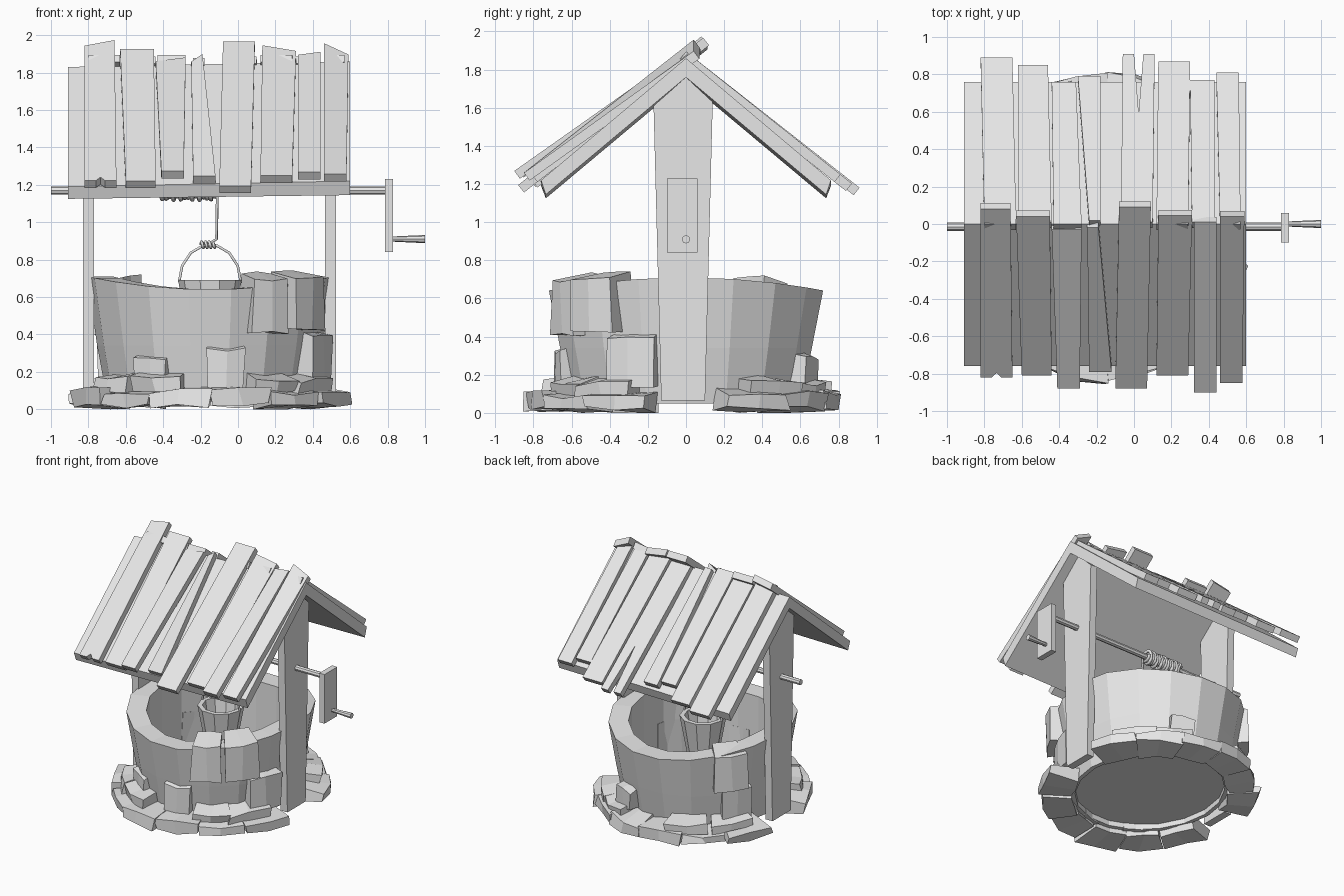
import bpy, bmesh, math, random
from mathutils import Vector

random.seed(4)
if "Cube" in bpy.data.objects:
    bpy.data.objects.remove(bpy.data.objects["Cube"], do_unlink=True)

grey = bpy.data.materials.new("pale_grey")
grey.use_nodes = True
grey.diffuse_color = (0.8, 0.8, 0.8, 1)
grey.node_tree.nodes["Principled BSDF"].inputs["Base Color"].default_value = (0.8, 0.8, 0.8, 1)

CENTRE = -0.15    # x of the well shaft
SQUASH = 0.9      # the well is slightly narrower in x


def add_object(name, data):
    data.materials.append(grey)
    obj = bpy.data.objects.new(name, data)
    bpy.context.collection.objects.link(obj)
    return obj


def loft(name, rings, closed=False):
    """Join matching rings of points; cap both ends, or join last to first."""
    bm = bmesh.new()
    loops = [[bm.verts.new(p) for p in ring] for ring in rings]
    pairs = list(zip(loops, loops[1:]))
    if closed:
        pairs.append((loops[-1], loops[0]))
    else:
        bm.faces.new(loops[0])
        bm.faces.new(loops[-1])
    for a, b in pairs:
        for i in range(len(a)):
            j = (i + 1) % len(a)
            bm.faces.new((a[i], a[j], b[j], b[i]))
    bmesh.ops.recalc_face_normals(bm, faces=bm.faces)
    mesh = bpy.data.meshes.new(name)
    bm.to_mesh(mesh)
    bm.free()
    return add_object(name, mesh)


def box(name, low, high):
    rings = [[(x, low[1], low[2]), (x, high[1], low[2]),
              (x, high[1], high[2]), (x, low[1], high[2])] for x in (low[0], high[0])]
    return loft(name, rings)


def rod(name, x0, x1, y, z, r0, r1, sides=8):
    angles = [math.tau * i / sides for i in range(sides)]
    return loft(name, [[(x, y + r * math.cos(a), z + r * math.sin(a)) for a in angles]
                       for x, r in ((x0, r0), (x1, r1))])


def tube(name, points, radius):
    curve = bpy.data.curves.new(name, "CURVE")
    curve.dimensions = "3D"
    curve.bevel_depth = radius
    curve.bevel_resolution = 1
    curve.use_fill_caps = True
    spline = curve.splines.new("POLY")
    spline.points.add(len(points) - 1)
    for target, p in zip(spline.points, points):
        target.co = (*p, 1)
    return add_object(name, curve)


def polar(angle, r, z):
    a = math.radians(angle)
    return (CENTRE + SQUASH * r * math.cos(a), r * math.sin(a), z)


def ring(r, z, sides=18, dip=0.0):
    """Ring around the shaft; dip lowers it at the front and back."""
    return [polar(a, r, z - dip * math.sin(math.radians(a)) ** 2)
            for a in (360 * i / sides for i in range(sides))]


def stone(name, angle, half, r0, r1, z0, z1, rough=0.01, slope=0.04, lift=0.0):
    """Rough block bent around the shaft, with its top falling outward."""
    def corner(a, r, z):
        p = Vector(polar(a, r, z)) + Vector([random.uniform(-rough, rough) for _ in range(3)])
        p.z = max(p.z, 0)
        return p
    rings = [[corner(a, r0, z0), corner(a, r1, z0 + lift),
              corner(a, r1, z1 - slope), corner(a, r0, z1)]
             for a in (angle - half, angle, angle + half)]
    return loft(name, rings)


# Flared stone wall and the floor inside it
loft("well_wall", [ring(0.61, 0.05), ring(0.67, 0.34), ring(0.73, 0.71, dip=0.07),
                   ring(0.575, 0.71, dip=0.07), ring(0.575, 0.05)], closed=True)
loft("well_floor", [ring(0.59, 0.09), ring(0.59, 0.11)])

# Raised blocks standing out from the wall: angle, half width, outer radius, bottom, top
wall_blocks = [(-61, 9, 0.75, 0.41, 0.73), (-40, 10, 0.79, 0.43, 0.745),
               (-24, 11, 0.74, 0.14, 0.44), (-82, 9, 0.69, 0.05, 0.36),
               (-122, 9, 0.69, 0.05, 0.31), (145, 10, 0.76, 0.4, 0.715),
               (150, 10, 0.71, 0.12, 0.42), (68, 8, 0.72, 0.15, 0.33)]
for angle, half, r1, z0, z1 in wall_blocks:
    stone("wall_block", angle, half, 0.57, r1, z0, z1)

# Footing stones, leaving gaps for the posts
for side in (0, 180):
    for i in range(6):
        angle = side + 27 + 25.3 * i
        s = math.sin(math.radians(angle))
        reach = 0.87 - 0.05 * abs(s) - 0.02 * s + random.uniform(-0.015, 0.015)
        stone("footing_stone", angle, 12.5, 0.6, reach, 0.01,
              random.uniform(0.1, 0.13), 0.016, 0.02, 0.01)
for angle in (-142, -116, -58, -35, 38, 60, 118, 145):
    stone("upper_footing_stone", angle, 12, 0.6, random.uniform(0.75, 0.8),
          0.09, random.uniform(0.18, 0.2), 0.015, 0.03)

# Tapered posts with pointed tops
post_profile = [(-0.13, 0.065), (0.1, 0.065), (0.14, 1.63), (0, 1.76), (-0.17, 1.61)]
for name, x in (("right_post", -0.83), ("left_post", 0.465)):
    loft(name, [[(x + dx, y, z) for y, z in post_profile] for dx in (0, 0.06)])

# Roof boards under the planks, rising a little to the left
for name, s in (("front_roof_board", -1), ("back_roof_board", 1)):
    loft(name, [[(x, 0, under), (x, 0, top), (x, s * 0.76, top - 0.64),
                 (x, s * 0.735, under - 0.615)]
                for x, under, top in ((-0.91, 1.74, 1.83), (0.6, 1.76, 1.86))])


def plank(name, side, ridge, eave, over, reach, lift, roll=0.0, notch=0.0):
    """Roof plank from past the ridge to the eave, with an optional split end."""
    top = Vector((0, -side * over, 1.895 + 0.8 * over))
    end = Vector((0, side * reach, 1.89 - 0.79 * reach + lift))
    along = (end - top).normalized()
    down = Vector((0, -side * abs(along.z), -abs(along.y))) * 0.05
    middle = Vector(((eave[0] + eave[1]) / 2, 0, 0))
    across = Vector((1, 0, 0))
    tilt = Vector((0, 0, roll))
    outline = [top + across * ridge[0] + tilt, top + across * ridge[1] - tilt,
               end + across * eave[1], end + middle + across * 0.025,
               end + middle - along * notch, end + middle - across * 0.025,
               end + across * eave[0]]
    return loft(name, [outline, [p + down for p in outline]])


# Ridge span, eave span, overshoot, reach, lift, roll, split depth
front_planks = [((-0.82, -0.66), (-0.82, -0.65), 0.08, 0.82, -0.02, -0.015, 0.03),
                ((-0.63, -0.45), (-0.6, -0.44), 0.04, 0.81, -0.03),
                ((-0.44, -0.28), (-0.41, -0.29), -0.03, 0.88, 0.08, -0.01),
                ((-0.25, -0.19), (-0.24, -0.12), -0.02, 0.79, -0.02, -0.02),
                ((-0.08, 0.09), (-0.1, 0.07), 0.09, 0.88, 0),
                ((0.13, 0.31), (0.12, 0.29), 0.045, 0.81, 0, 0.015),
                ((0.32, 0.44), (0.32, 0.44), 0.01, 0.9, 0.09, -0.008),
                ((0.46, 0.59), (0.46, 0.58), 0.04, 0.85, 0.04, 0.03)]
back_planks = [((-0.8, -0.63), (-0.82, -0.65), 0, 0.89, 0.01),
               ((-0.62, -0.44), (-0.62, -0.46), -0.01, 0.85, 0),
               ((-0.43, -0.28), (-0.44, -0.31), 0, 0.76, 0),
               ((-0.24, -0.18), (-0.3, -0.18), -0.02, 0.79, 0),
               ((-0.07, 0.1), (-0.06, 0.11), -0.01, 0.91, 0.01, 0, 0.4),
               ((0.12, 0.29), (0.13, 0.3), 0, 0.87, 0),
               ((0.31, 0.43), (0.3, 0.43), -0.01, 0.77, 0),
               ((0.46, 0.57), (0.44, 0.56), 0, 0.81, 0)]
for row in front_planks:
    plank("front_roof_plank", -1, *row)
for row in back_planks:
    plank("back_roof_plank", 1, *row)

# Axle with its crank
AXLE_Z = 1.17
rod("axle", -1.0, 0.8, -0.015, AXLE_Z, 0.022, 0.022)
box("crank_arm", (0.785, -0.1, 0.84), (0.83, 0.06, 1.23))
rod("crank_handle", 0.83, 1.0, 0, 0.91, 0.014, 0.022)

# Rope wound on the axle, then hanging to the bucket
winds = [(-0.42 + 0.3 * i / 150, -0.015 + 0.044 * math.cos(math.tau * i / 10),
          AXLE_Z + (0.044 + 0.01 * math.sin(i * 0.37)) * math.sin(math.tau * i / 10))
         for i in range(151)]
tube("rope_coil", winds, 0.012)
tube("hanging_rope", [(-0.11, -0.04, AXLE_Z), (-0.115, -0.02, 0.91), (-0.16, 0, 0.88)], 0.008)
knot = [(-0.2 + 0.08 * i / 32, 0.016 * math.cos(math.tau * i / 8),
         0.88 + 0.016 * math.sin(math.tau * i / 8)) for i in range(33)]
tube("rope_knot", knot, 0.008)

# Bucket with its arched handle
loft("bucket", [[(CENTRE + (x - CENTRE) / SQUASH, y, z) for x, y, z in ring(r, z, 10)]
                for r, z in ((0.11, 0.36), (0.17, 0.69), (0.135, 0.69), (0.09, 0.4))])
arch = [(CENTRE + 0.165 * math.cos(a), 0, 0.68 + 0.2 * math.sin(a))
        for a in (math.pi * i / 7 for i in range(8))]
tube("bucket_handle", arch, 0.008)
